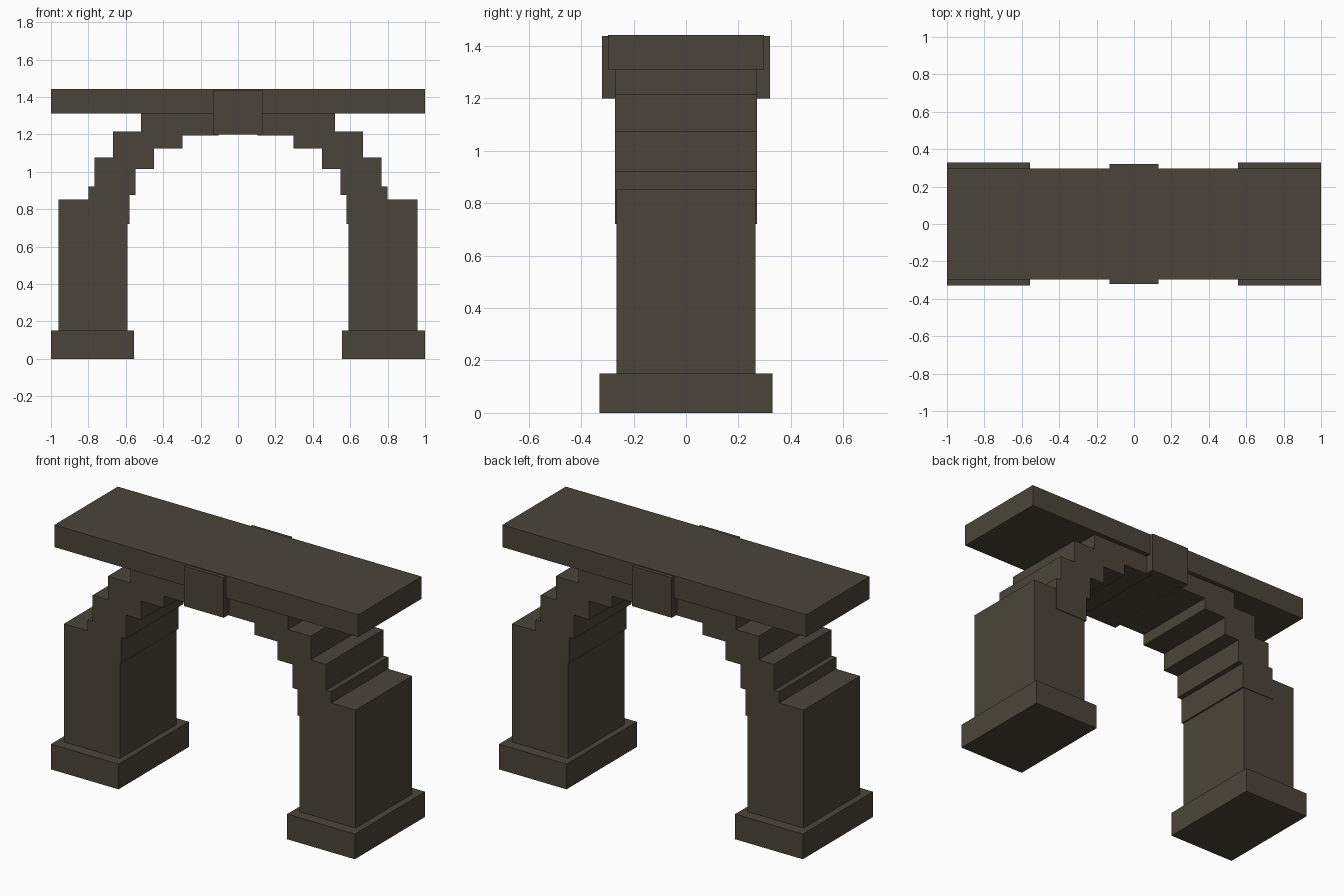
import bpy

cube = bpy.data.objects.get("Cube")
if cube:
    bpy.data.objects.remove(cube, do_unlink=True)

stone = bpy.data.materials.new("dark_stone")
stone.use_nodes = True
colour = (0.07, 0.06, 0.041, 1)
stone.diffuse_color = colour
stone.node_tree.nodes["Principled BSDF"].inputs["Base Color"].default_value = colour


def block(name, x0, x1, half_depth, z0, z1):
    """Box between two x and two z values, centred on y = 0."""
    bpy.ops.mesh.primitive_cube_add(size=1, location=((x0 + x1) / 2, 0, (z0 + z1) / 2))
    obj = bpy.context.object
    obj.name = name
    obj.scale = (x1 - x0, half_depth * 2, z1 - z0)
    bpy.ops.object.transform_apply(location=False, rotation=False, scale=True)
    obj.data.materials.append(stone)
    return obj


def block_pair(name, x0, x1, half_depth, z0, z1):
    block("left_" + name, x0, x1, half_depth, z0, z1)
    block("right_" + name, -x1, -x0, half_depth, z0, z1)


# Pillars on their plinths
block_pair("plinth", 0.555, 1.0, 0.33, 0, 0.15)
block_pair("pillar", 0.59, 0.96, 0.266, 0.15, 0.852)

# Stepped arch stones, equal in size, rising from the pillars to the crown
stone_width, stone_height = 0.22, 0.2
steps = [(0.58, 0.72), (0.548, 0.875), (0.448, 1.015), (0.298, 1.125), (0.105, 1.195)]
for i, (x, z) in enumerate(steps, 1):
    block_pair(f"arch_stone_{i}", x, x + stone_width, 0.27, z, z + stone_height)

# Keystone and flat lintel
block("keystone", -0.13, 0.13, 0.32, 1.2, 1.438)
block("lintel", -1.0, 1.0, 0.298, 1.31, 1.442)
